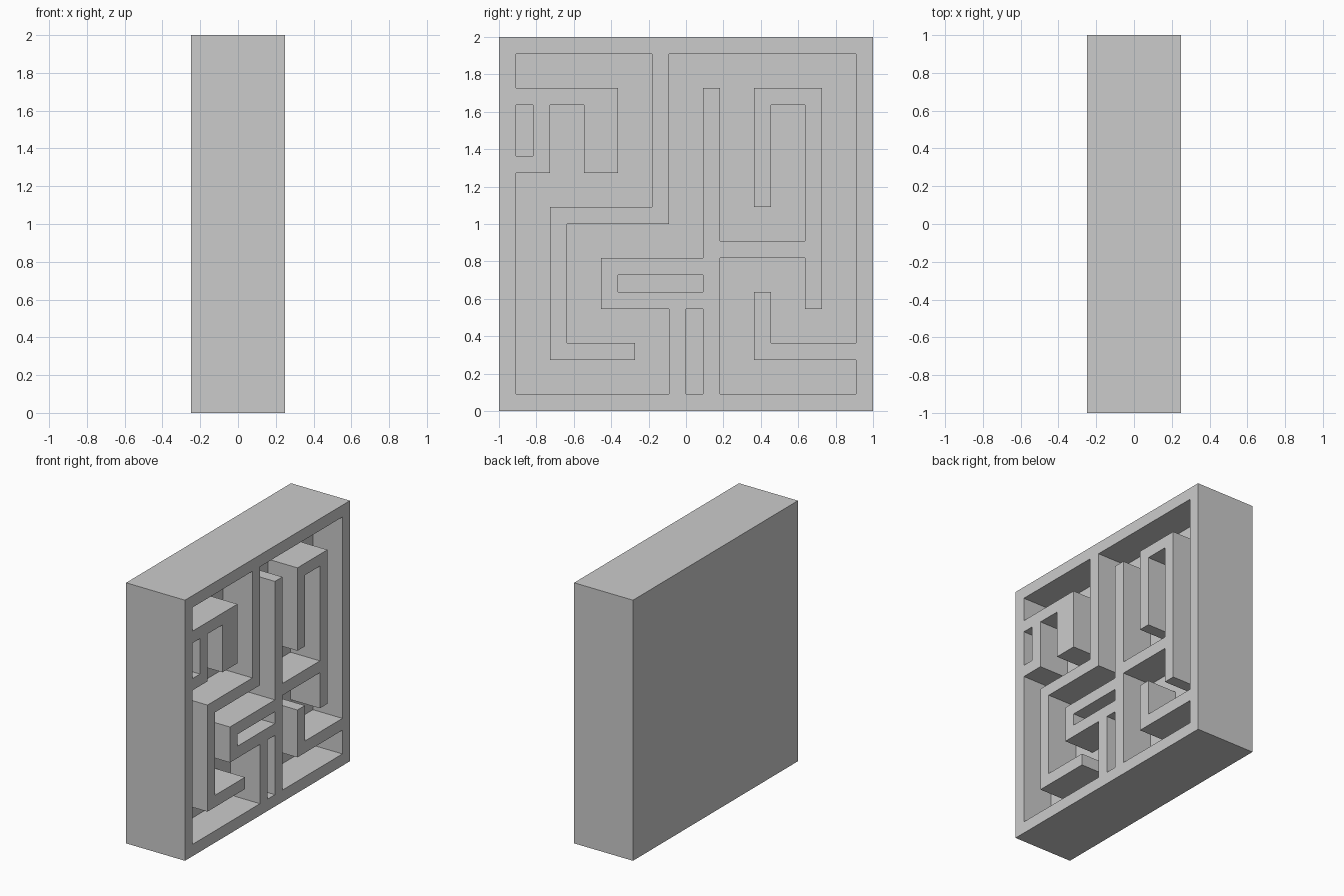
import bpy, bmesh

if "Cube" in bpy.data.objects:
    bpy.data.objects.remove(bpy.data.objects["Cube"])

CELL = 2 / 22        # maze laid out on a 22 x 22 grid across the slab
HALF = 0.25          # half of slab thickness
FLOOR = 0.0          # x of the recess floor


def prism(bm, pts, x0, x1):
    """Extrude a grid outline (column, row) along x from x0 to x1."""
    face = bm.faces.new([bm.verts.new((x0, c * CELL - 1, r * CELL)) for c, r in pts])
    geo = bmesh.ops.extrude_face_region(bm, geom=[face], use_keep_orig=True)["geom"]
    top = [v for v in geo if isinstance(v, bmesh.types.BMVert)]
    bmesh.ops.translate(bm, verts=top, vec=(x1 - x0, 0, 0))


def make(name, outlines, x0, x1):
    bm = bmesh.new()
    for pts in outlines:
        prism(bm, pts, x0, x1)
    bmesh.ops.recalc_face_normals(bm, faces=bm.faces)
    mesh = bpy.data.meshes.new(name)
    bm.to_mesh(mesh)
    bm.free()
    obj = bpy.data.objects.new(name, mesh)
    bpy.context.collection.objects.link(obj)
    return obj


def rect(c0, r0, c1, r1):
    return [(c0, r0), (c1, r0), (c1, r1), (c0, r1)]


# Main corridor: right-angled path, alternately a new column then a new row
turns = [9, 12, 3, 3, 8, 4, 4, 11, 10, 21, 21, 4, 16, 7, 15, 3, 21, 1, 13, 9,
         18, 6, 19, 19, 15, 12, 16, 18, 18, 10, 13, 19, 12, 9, 6, 6, 10, 1,
         1, 14, 3, 18, 5, 14, 7, 19, 1, 21]
corridor, row = [], 21
for col, nxt in zip(turns[::2], turns[1::2]):
    corridor += [(col, row), (col, nxt)]
    row = nxt

# Slab, and the recesses (corridor plus three closed pockets)
slab = make("maze_panel", [rect(0, 0, 22, 22)], -HALF, HALF)
pockets = [rect(1, 15, 2, 18), rect(7, 7, 12, 8), rect(11, 1, 12, 6)]
cutter = make("recess_cutter", [corridor] + pockets, FLOOR, HALF + 0.1)
cutter.hide_render = True

# Cut the recesses and remove the helper
mod = slab.modifiers.new("recesses", 'BOOLEAN')
mod.operation = 'DIFFERENCE'
mod.solver = 'EXACT'
mod.object = cutter
bpy.context.view_layer.objects.active = slab
slab.select_set(True)
bpy.ops.object.modifier_apply(modifier=mod.name)
bpy.data.objects.remove(cutter)
